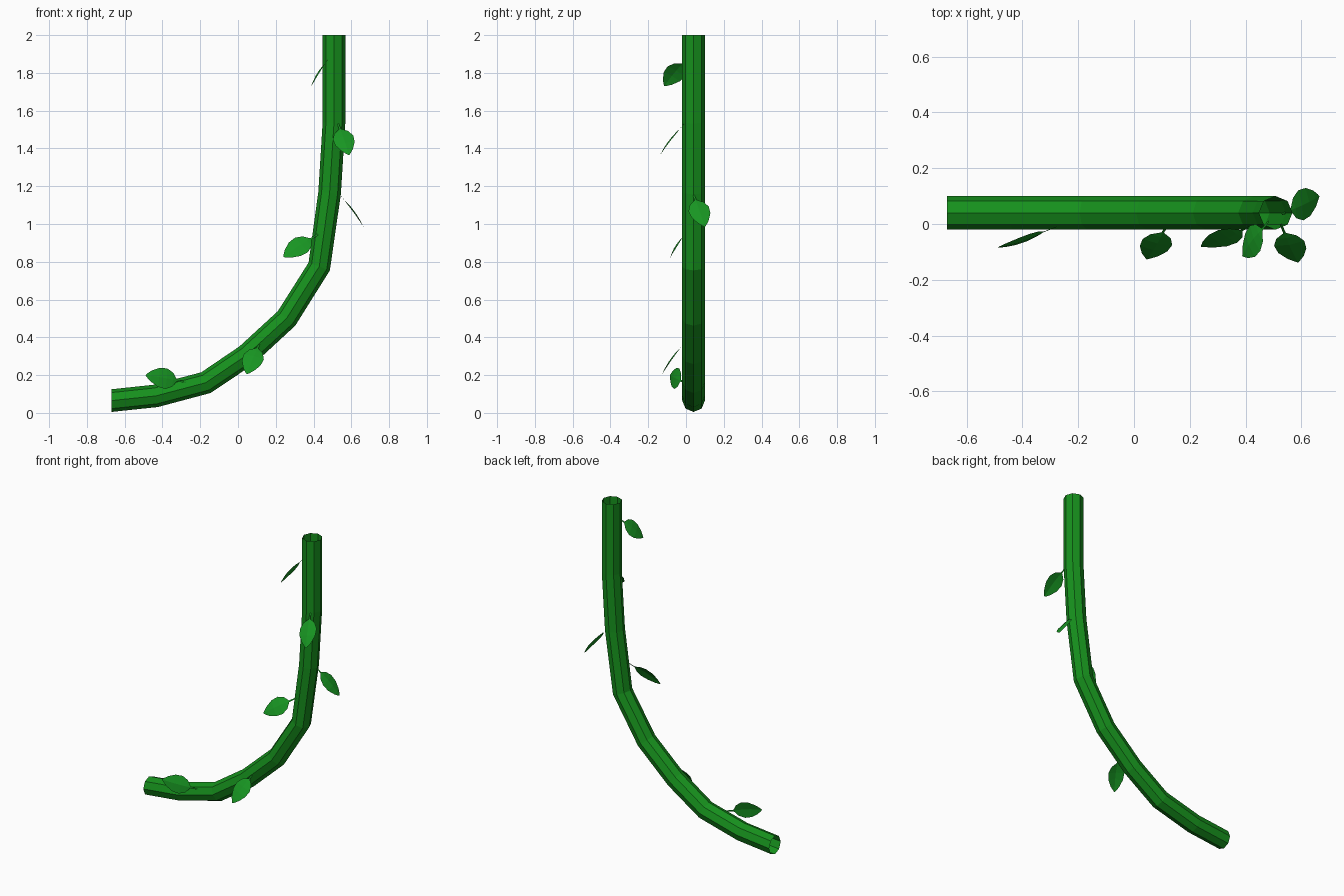
import bpy, bmesh, math
from mathutils import Vector

if "Cube" in bpy.data.objects:
    bpy.data.objects.remove(bpy.data.objects["Cube"])


def material(name, color):
    m = bpy.data.materials.new(name)
    m.diffuse_color = color
    m.use_nodes = True
    m.node_tree.nodes["Principled BSDF"].inputs["Base Color"].default_value = m.diffuse_color
    return m


def finish(name, bm, mat):
    me = bpy.data.meshes.new(name)
    bm.to_mesh(me)
    bm.free()
    me.materials.append(mat)
    ob = bpy.data.objects.new(name, me)
    bpy.context.collection.objects.link(ob)
    return ob


green = material("stem_green", (0.008, 0.28, 0.012, 1))
leaf_green = material("leaf_green", (0.009, 0.30, 0.016, 1))

# Stem: open octagonal tube swept along a bent path in the xz plane
path = [(-0.67, 0.065), (-0.435, 0.09), (-0.17, 0.16), (0.045, 0.305), (0.257, 0.50),
        (0.43, 0.775), (0.485, 1.165), (0.508, 1.535), (0.508, 2.0)]
pts = [Vector((x, 0.04, z)) for x, z in path]
SIDES, R = 8, 0.06
bm = bmesh.new()
rings = []
for i, p in enumerate(pts):
    a = (p - pts[i - 1]).normalized() if i else Vector()
    b = (pts[i + 1] - p).normalized() if i < len(pts) - 1 else Vector()
    t = (a + b).normalized()
    if i == 0:
        t = Vector((1, 0, 0))
    n = Vector((-t.z, 0, t.x))
    rings.append([bm.verts.new(p + R * (math.cos(k * math.tau / SIDES) * Vector((0, 1, 0))
                                        + math.sin(k * math.tau / SIDES) * n))
                  for k in range(SIDES)])
for r0, r1 in zip(rings, rings[1:]):
    for k in range(SIDES):
        j = (k + 1) % SIDES
        bm.faces.new((r0[k], r0[j], r1[j], r1[k]))
finish("stem", bm, green)

# Leaf outline: fraction along length, half width, lift of the midrib
OUTLINE = [(-0.08, 0.004, 0), (0.17, 0.005, 0.002), (0.28, 0.038, 0.006), (0.45, 0.056, 0.009),
           (0.65, 0.052, 0.009), (0.85, 0.030, 0.005), (0.96, 0.010, 0.001)]


def leaf(name, base, tip, normal):
    base, tip = Vector(base), Vector(tip)
    d = tip - base
    n = Vector(normal)
    n = (n - d * (n.dot(d) / d.length_squared)).normalized()
    side = n.cross(d).normalized()
    bm = bmesh.new()
    rows = []
    for t, w, lift in OUTLINE:
        c = base + d * t + n * lift
        edge = c - n * w * 0.12
        rows.append([bm.verts.new(v) for v in (edge - side * w, c, edge + side * w)])
    for r0, r1 in zip(rows, rows[1:]):
        for k in (0, 1):
            bm.faces.new((r0[k], r1[k], r1[k + 1], r0[k + 1]))
    end = bm.verts.new(tip)
    for k in (0, 1):
        bm.faces.new((rows[-1][k], end, rows[-1][k + 1]))
    # make every face look outwards from the stem
    bm.normal_update()
    for f in bm.faces:
        if f.normal.dot(n) < 0:
            f.normal_flip()
    finish(name, bm, leaf_green)


# Leaves: base on the stem, tip, facing direction
LEAVES = [
    ((0.475, 0.0, 1.87), (0.388, -0.115, 1.73), (-0.82, 0, 0.57)),
    ((0.53, -0.01, 1.53), (0.588, -0.138, 1.365), (0, -0.78, 0.62)),
    ((0.54, 0.04, 1.155), (0.665, 0.10, 0.985), (0.8, 0, 0.6)),
    ((0.415, -0.01, 0.94), (0.24, -0.082, 0.825), (0, -0.86, 0.5)),
    ((0.115, -0.01, 0.37), (0.046, -0.127, 0.205), (0, -0.8, 0.6)),
    ((-0.29, -0.015, 0.165), (-0.49, -0.085, 0.20), (0.3, -0.93, 0.2)),
]
for i, spec in enumerate(LEAVES):
    leaf(f"leaf_{i + 1}", *spec)
